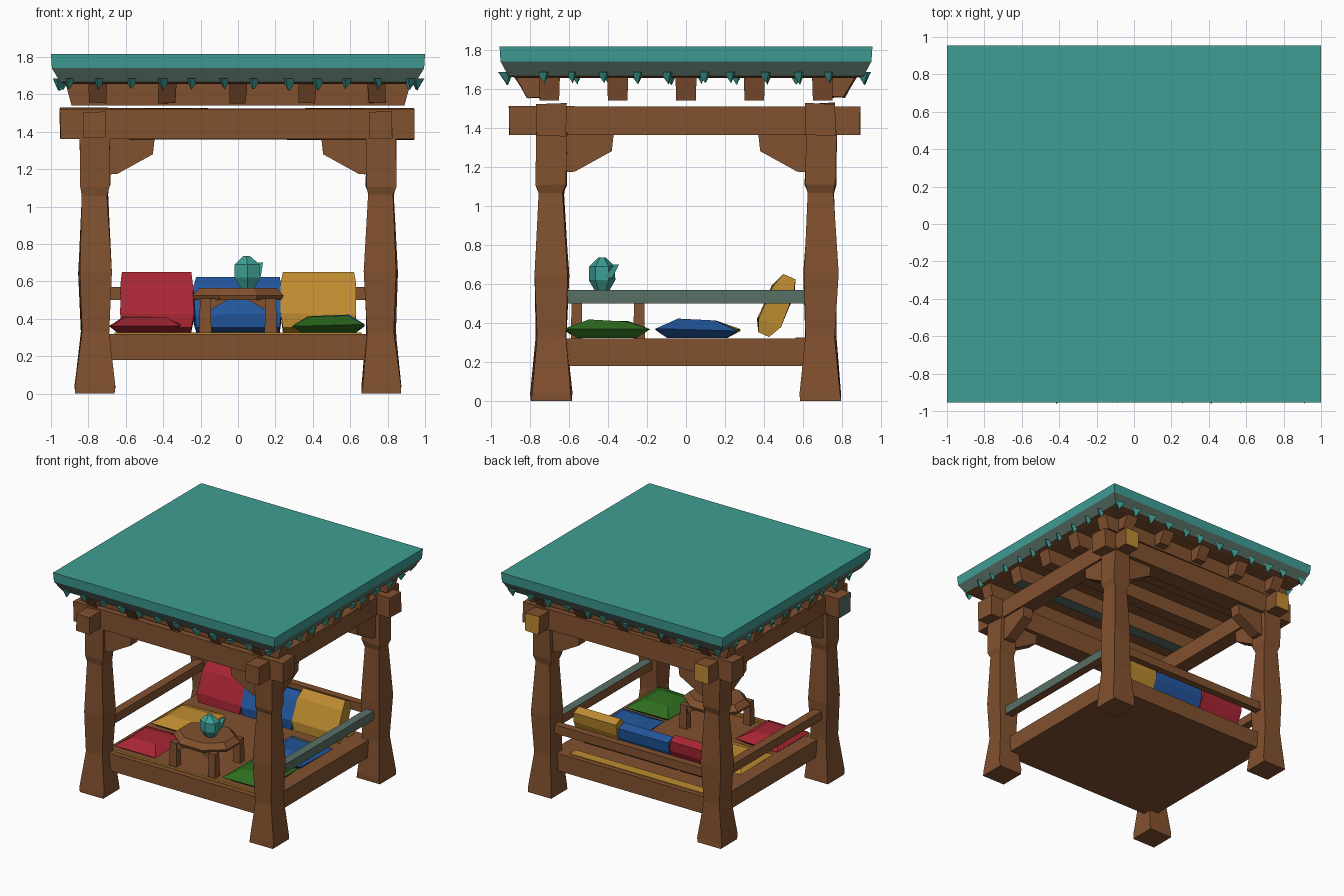
import bpy, bmesh, math, random
from mathutils import Vector, Matrix

if "Cube" in bpy.data.objects:
    bpy.data.objects.remove(bpy.data.objects["Cube"])

random.seed(4)


def material(name, r, g, b):
    m = bpy.data.materials.new(name)
    lin = [((c / 255 + 0.055) / 1.055) ** 2.4 for c in (r, g, b)]
    m.diffuse_color = (*lin, 1)
    m.use_nodes = True
    m.node_tree.nodes["Principled BSDF"].inputs["Base Color"].default_value = m.diffuse_color
    return m


WOOD = material("brown wood", 130, 81, 47)
TEAL = material("teal cloth", 62, 158, 148)
GREY = material("weathered teal", 88, 112, 102)
RED = material("red cloth", 168, 38, 52)
BLUE = material("blue cloth", 34, 86, 156)
GOLD = material("yellow cloth", 190, 140, 48)
GREEN = material("green cloth", 48, 112, 32)


def loft(name, rings, mats, rule=None, matrix=None):
    """Skin closed rings of points, cap both ends, colour faces by a rule on the normal/centre."""
    bm = bmesh.new()
    rows = [[bm.verts.new(p) for p in ring] for ring in rings]
    n = len(rows[0])
    for a, b in zip(rows, rows[1:]):
        for i in range(n):
            bm.faces.new((a[i], a[(i + 1) % n], b[(i + 1) % n], b[i]))
    bm.faces.new(rows[0])
    bm.faces.new(rows[-1])
    bmesh.ops.recalc_face_normals(bm, faces=bm.faces)
    if rule:
        for f in bm.faces:
            f.normal_update()
            f.material_index = rule(f.normal, f.calc_center_median())
    if matrix:
        bm.transform(matrix)
    me = bpy.data.meshes.new(name)
    bm.to_mesh(me)
    bm.free()
    for m in mats if isinstance(mats, list) else [mats]:
        me.materials.append(m)
    ob = bpy.data.objects.new(name, me)
    bpy.context.collection.objects.link(ob)
    return ob


def rect(cx, cy, z, hx, hy, jit=0.0):
    j = lambda: random.uniform(-jit, jit)
    return [(cx + sx * hx + j(), cy + sy * hy + j(), z + j())
            for sx, sy in ((-1, -1), (1, -1), (1, 1), (-1, 1))]


def box(name, x0, x1, y0, y1, z0, z1, mats, rule=None, matrix=None, jit=0.0):
    c = ((x0 + x1) / 2, (y0 + y1) / 2)
    h = ((x1 - x0) / 2, (y1 - y0) / 2)
    return loft(name, [rect(*c, z0, *h, jit), rect(*c, z1, *h, jit)], mats, rule, matrix)


PX, PY = 0.765, 0.69

# Corner posts, flared at the foot and pinched below the head
profile = [(0.0, 0.105), (0.04, 0.103), (0.33, 0.074), (0.65, 0.086),
           (1.06, 0.064), (1.11, 0.077), (1.38, 0.077)]
for sx in (-1, 1):
    for sy in (-1, 1):
        rings = [rect(sx * PX, sy * PY, z, h, h, 0.007 if z > 0 else 0) for z, h in profile]
        loft("corner_post", rings, WOOD)

# Floor platform with a thin gold edging along the front and back
box("floor_platform", -0.75, 0.75, -0.68, 0.68, 0.18, 0.32, WOOD)
box("front_floor_trim", -0.66, 0.66, -0.635, -0.615, 0.32, 0.326, GOLD)
box("back_floor_trim", -0.6, 0.6, 0.56, 0.64, 0.32, 0.326, GOLD)

# Hand rails on the two sides and the back
box("left_rail", -0.80, -0.73, -0.65, 0.65, 0.50, 0.57, WOOD)
box("right_rail", 0.73, 0.80, -0.65, 0.65, 0.50, 0.57, [WOOD, GREY],
    lambda n, c: int(n.x > 0.5 or n.z > 0.5))
box("back_rail", -0.72, 0.72, 0.66, 0.72, 0.50, 0.57, WOOD)

# Head beams: front/back pair and a side pair crossing them
for sy in (-1, 1):
    box("cross_beam", -0.95, 0.94, sy * PY - 0.075, sy * PY + 0.075, 1.36, 1.525,
        [WOOD, GREY], lambda n, c: int(n.x < -0.5 and c.y < 0), jit=0.005)
for sx in (-1, 1):
    box("side_beam", sx * PX - 0.062, sx * PX + 0.062, -0.905, 0.89, 1.365, 1.508,
        [WOOD, GOLD], lambda n, c: int(n.y > 0.5), jit=0.004)

# Diagonal braces under the beams, both ways at each post
brace = [(0.05, 1.37), (0.32, 1.37), (0.31, 1.28), (0.12, 1.175), (0.05, 1.17)]
for sx in (-1, 1):
    for sy in (-1, 1):
        loft("front_back_brace", [[(sx * (PX - d), sy * PY + t, z) for d, z in brace]
                                  for t in (-0.045, 0.045)], WOOD)
        loft("side_brace", [[(sx * PX + t, sy * (PY - d), z) for d, z in brace]
                            for t in (-0.045, 0.045)], WOOD)

# Rafters running left to right, ends cut at a slant
for y in (-0.70, -0.35, 0, 0.35, 0.70):
    h = 0.055
    loft("rafter", [rect(0, y, 1.54, 0.89, h - 0.005), rect(0, y, 1.69, 0.93, h)],
         [WOOD, GREY], lambda n, c: int(n.z < -0.5 and abs(c.y) < 0.5 and c.y < 0))

# Short rafter tails on the front and back
for sy in (-1, 1):
    for x in (-0.75, -0.38, 0, 0.37, 0.74):
        loft("rafter_tail", [rect(x, sy * 0.76, 1.555, 0.045, 0.05, 0.006),
                             rect(x, sy * 0.80, 1.69, 0.05, 0.09, 0.006)], WOOD)

# Flat canopy roof with an undercut rim
loft("canopy_roof", [rect(0, 0, 1.655, 0.91, 0.87), rect(0, 0, 1.665, 0.95, 0.91),
                     rect(0, 0, 1.74, 0.995, 0.95), rect(0, 0, 1.815, 1.0, 0.955)],
     [TEAL, GREY, WOOD],
     lambda n, c: (2 if n.z < -0.95 else 0 if c.z > 1.75 else 1))


# Fringe of small hanging points along the canopy edge
def tassel(x, y, w):
    z = 1.685
    top = [(x + w * math.cos(a), y + w * math.sin(a), z)
           for a in (0.3, 0.3 + 2.09, 0.3 + 4.19)]
    tip = [(x + p * 0.004 + random.uniform(-0.008, 0.008), y + q * 0.004,
            z - 0.055 + random.uniform(-0.012, 0.008))
           for p, q in ((1, 0), (-0.5, 0.87), (-0.5, -0.87))]
    loft("fringe_point", [top, tip], TEAL)


for i in range(12):
    t = (i - 5.5) / 5.5
    for s in (-1, 1):
        j = random.uniform(-0.02, 0.02)
        tassel(t * 0.92 + j, s * 0.915, random.uniform(0.036, 0.05))
        if 0 < i < 11:
            tassel(s * 0.955, t * 0.9 + j, random.uniform(0.036, 0.05))

# Flat floor cushions, two down each side
for name, x, y, col in (("red", -0.50, -0.41, RED), ("yellow", -0.50, 0.06, GOLD),
                        ("green", 0.485, -0.405, GREEN), ("blue", 0.485, 0.055, BLUE)):
    loft(name + "_floor_cushion",
         [rect(x, y, 0.322, 0.14, 0.15), rect(x, y, 0.365, 0.19, 0.215, 0.008),
          rect(x, y, 0.415, 0.11, 0.10, 0.008)],
         [col, GREY], (lambda n, c: int(n.y > 0.3 and c.z > 0.36)) if name == "blue" else None)

# Three leaning back cushions, pillow shaped
for name, x, w, h, col in (("red", -0.435, 0.195, 0.32, RED), ("blue", 0.0, 0.235, 0.29, BLUE),
                           ("yellow", 0.43, 0.20, 0.32, GOLD)):
    m = Matrix.Translation((x, 0.40, 0.345)) @ Matrix.Rotation(math.radians(-24), 4, 'X')
    loft(name + "_back_cushion",
         [rect(0, 0, -0.005, w * 0.95, 0.03), rect(0, 0, 0.06, w, 0.06, 0.006),
          rect(0, 0, h * 0.75, w, 0.06, 0.006), rect(0, 0, h, w * 0.95, 0.035)], col, None, m)


# Low table: faceted top, four legs and small braces
def ngon(cx, cy, z, rx, ry, n=8):
    return [(cx + rx * math.cos((i + 0.5) * math.tau / n),
             cy + ry * math.sin((i + 0.5) * math.tau / n), z) for i in range(n)]


TY = -0.40
loft("table_top", [ngon(0, TY, 0.50, 0.25, 0.21), ngon(0, TY, 0.525, 0.265, 0.22),
                   ngon(0, TY, 0.565, 0.22, 0.18)], WOOD)
for sx in (-1, 1):
    for sy in (-1, 1):
        x, y = sx * 0.175, TY + sy * 0.16
        loft("table_leg", [rect(x, y, 0.32, 0.033, 0.03), rect(x, y, 0.51, 0.028, 0.026)], WOOD)
for sy in (-1, 1):
    for sx in (-1, 1):
        tri = [(0.16, 0.51), (0.04, 0.51), (0.16, 0.44)]
        loft("table_brace", [[(sx * d, TY + sy * 0.16 + t, z) for d, z in tri]
                             for t in (-0.015, 0.015)], WOOD)

# Faceted teal pot with a stubby spout on the table
loft("teal_pot", [ngon(0.05, -0.43, 0.562, 0.04, 0.035, 6), ngon(0.05, -0.43, 0.62, 0.08, 0.068, 6),
                  ngon(0.05, -0.43, 0.69, 0.078, 0.066, 6), ngon(0.045, -0.43, 0.735, 0.022, 0.02, 6)],
     TEAL)
loft("pot_spout", [rect(0.10, -0.40, 0.63, 0.022, 0.022), rect(0.122, -0.355, 0.70, 0.012, 0.012)], TEAL)
